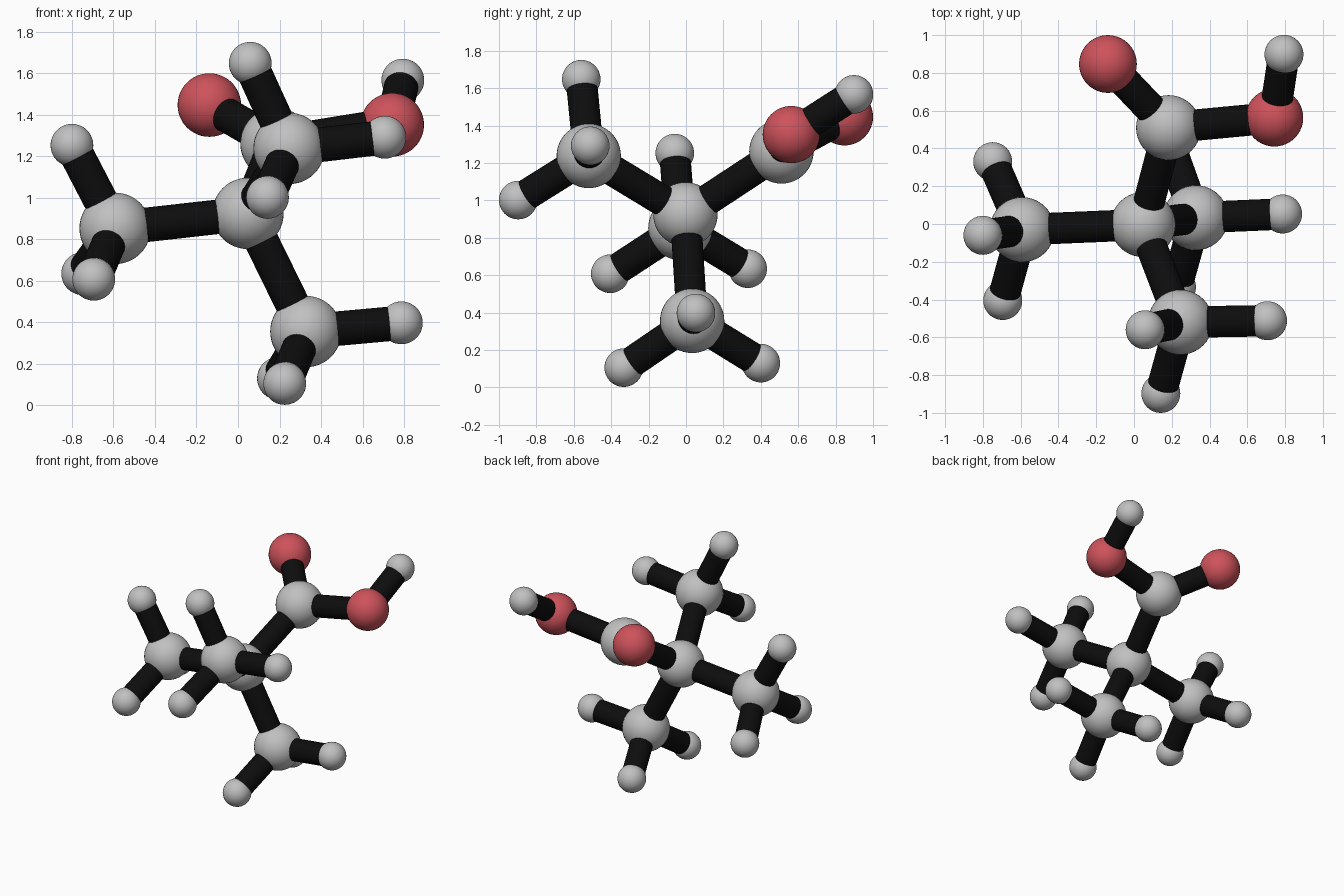
import bpy
from mathutils import Vector

cube = bpy.data.objects.get("Cube")
if cube:
    bpy.data.objects.remove(cube, do_unlink=True)


def make_material(name, rgb):
    mat = bpy.data.materials.new(name)
    mat.use_nodes = True
    color = (*rgb, 1.0)
    mat.diffuse_color = color
    mat.node_tree.nodes["Principled BSDF"].inputs["Base Color"].default_value = color
    return mat


GREY = make_material("light grey", (0.53, 0.53, 0.53))
RED = make_material("soft red", (0.62, 0.085, 0.105))
BLACK = make_material("black", (0.004, 0.004, 0.004))

CARBON, OXYGEN, HYDROGEN, BOND = 0.172, 0.153, 0.103, 0.083


def finish(obj, name, mat):
    obj.name = name
    obj.data.materials.append(mat)
    bpy.ops.object.shade_smooth_by_angle()


def atom(name, place, radius, mat=GREY):
    bpy.ops.mesh.primitive_uv_sphere_add(
        segments=40, ring_count=24, radius=radius, location=place)
    finish(bpy.context.object, name, mat)
    return Vector(place)


def bond(name, start, end):
    # straight rod running from atom centre to atom centre
    axis = end - start
    bpy.ops.mesh.primitive_cylinder_add(
        vertices=32, radius=BOND, depth=axis.length, location=(start + end) / 2,
        rotation=axis.to_track_quat("Z", "Y").to_euler())
    finish(bpy.context.object, name, BLACK)


# Central carbon
centre = atom("central_carbon", (0.048, -0.003, 0.925), CARBON)

# Three methyl groups: a carbon, then its three hydrogens
methyls = {
    "right": [(-0.592, -0.03, 0.853), (-0.80, -0.06, 1.253),
              (-0.748, 0.33, 0.635), (-0.695, -0.405, 0.608)],
    "lower": [(0.327, 0.033, 0.356), (0.787, 0.053, 0.398),
              (0.225, -0.333, 0.106), (0.195, 0.40, 0.13)],
    "front": [(0.246, -0.52, 1.238), (0.059, -0.56, 1.648),
              (0.707, -0.512, 1.292), (0.142, -0.897, 1.002)],
}
for side, (carbon_place, *hydrogen_places) in methyls.items():
    carbon = atom(f"{side}_methyl_carbon", carbon_place, CARBON)
    bond(f"{side}_methyl_bond", centre, carbon)
    for i, place in enumerate(hydrogen_places, 1):
        hydrogen = atom(f"{side}_hydrogen_{i}", place, HYDROGEN)
        bond(f"{side}_hydrogen_bond_{i}", carbon, hydrogen)

# Acid group at the back
acid = atom("acid_carbon", (0.183, 0.51, 1.262), CARBON)
carbonyl = atom("carbonyl_oxygen", (-0.138, 0.847, 1.447), OXYGEN, RED)
hydroxyl = atom("hydroxyl_oxygen", (0.743, 0.563, 1.352), OXYGEN, RED)
tip = atom("hydroxyl_hydrogen", (0.794, 0.898, 1.567), HYDROGEN)
bond("acid_bond", centre, acid)
bond("carbonyl_bond", acid, carbonyl)
bond("hydroxyl_bond", acid, hydroxyl)
bond("hydroxyl_hydrogen_bond", hydroxyl, tip)
